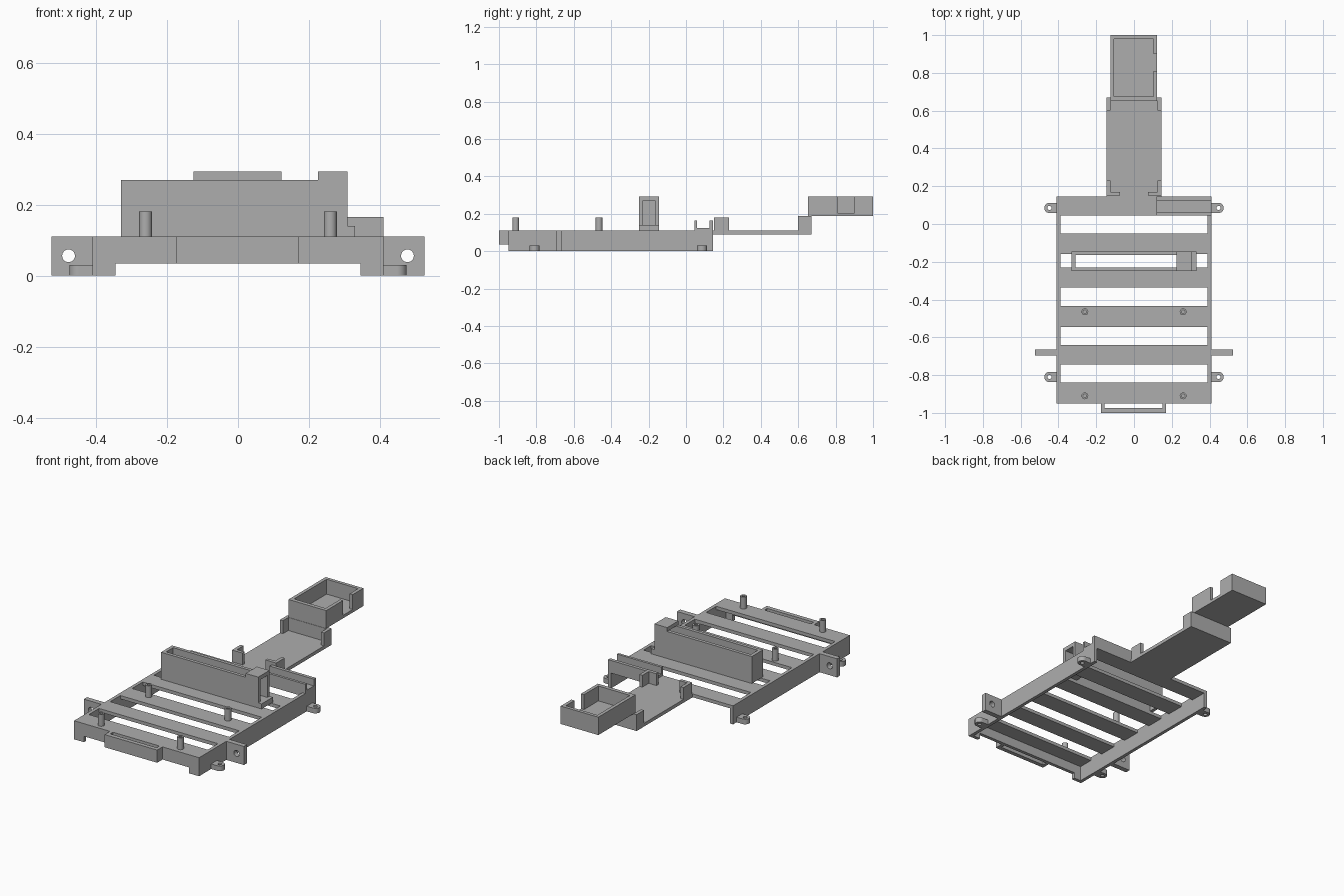
import bpy, bmesh
from mathutils import Matrix, Vector

if "Cube" in bpy.data.objects:
    bpy.data.objects.remove(bpy.data.objects["Cube"], do_unlink=True)

GREY = (0.42, 0.42, 0.42, 1)
mat = bpy.data.materials.new("plain grey")
mat.use_nodes = True
mat.diffuse_color = GREY
mat.node_tree.nodes["Principled BSDF"].inputs["Base Color"].default_value = GREY


def add_box(bm, x0, x1, y0, y1, z0, z1):
    size = Matrix.Diagonal((x1 - x0, y1 - y0, z1 - z0, 1))
    mid = Vector((x0 + x1, y0 + y1, z0 + z1)) / 2
    bmesh.ops.create_cube(bm, size=1, matrix=Matrix.Translation(mid) @ size)


def add_rod(bm, centre, radius, depth, axis="Z"):
    turn = Matrix.Rotation(1.5707963, 4, "X") if axis == "Y" else Matrix.Identity(4)
    bmesh.ops.create_cone(bm, cap_ends=True, segments=24, radius1=radius, radius2=radius,
                          depth=depth, matrix=Matrix.Translation(centre) @ turn)


def make(name, bm):
    mesh = bpy.data.meshes.new(name)
    bm.to_mesh(mesh)
    bm.free()
    mesh.materials.append(mat)
    ob = bpy.data.objects.new(name, mesh)
    bpy.context.collection.objects.link(ob)
    return ob


def boxes(name, *parts):
    bm = bmesh.new()
    for p in parts:
        add_box(bm, *p)
    return make(name, bm)


def cut(ob, cutter):
    """Subtract the cutter, bake the result and drop the cutter."""
    cutter.hide_render = True
    mod = ob.modifiers.new("cut", "BOOLEAN")
    mod.operation, mod.solver, mod.object = "DIFFERENCE", "EXACT", cutter
    deps = bpy.context.evaluated_depsgraph_get()
    mesh = bpy.data.meshes.new_from_object(ob.evaluated_get(deps))
    ob.modifiers.clear()
    ob.data = mesh
    bpy.data.objects.remove(cutter, do_unlink=True)


def smooth(ob):
    bpy.ops.object.select_all(action="DESELECT")
    ob.select_set(True)
    bpy.context.view_layer.objects.active = ob
    bpy.ops.object.shade_smooth_by_angle()


W, FRONT, BACK, TOP, T = 0.41, -0.95, 0.145, 0.11, 0.02

# Slotted tray top
plate = boxes("tray_top", (-W, W, FRONT, BACK, TOP - T, TOP))
slots = [(-0.84, -0.745), (-0.64, -0.545), (-0.435, -0.335), (-0.23, -0.16), (-0.05, 0.045)]
cut(plate, boxes("slot_cutter", *[(-0.39, 0.39, a, b, 0, 0.2) for a, b in slots]))

# Tray walls
for side, s in (("left", 1), ("right", -1)):
    a, b = sorted((s * W, s * (W - T)))
    boxes(side + "_wall", (a, b, FRONT, BACK, 0, TOP))
front = boxes("front_wall", (-W, W, FRONT, FRONT + T, 0, TOP))
cut(front, boxes("front_cutter", (-0.345, 0.345, -1.1, -0.9, -0.1, 0.035)))

# Front loop
boxes("front_loop", (-0.175, 0.17, -1, -0.975, 0.035, TOP),
      (-0.175, -0.155, -0.98, FRONT, 0.035, TOP), (0.15, 0.17, -0.98, FRONT, 0.035, TOP))

# Hollow standoffs
for x in (-0.26, 0.26):
    for y in (-0.91, -0.465):
        bm = bmesh.new()
        add_rod(bm, (x, y, 0.143), 0.018, 0.074)
        post = make("standoff", bm)
        bm = bmesh.new()
        add_rod(bm, (x, y, 0.17), 0.009, 0.1)
        cut(post, make("post_cutter", bm))
        smooth(post)

for s in (-1, 1):
    # Rounded screw ears
    for y in (-0.81, 0.085):
        bm = bmesh.new()
        a, b = sorted((s * 0.40, s * 0.448))
        add_box(bm, a, b, y - 0.027, y + 0.027, 0, 0.03)
        ear = make("ear_arm", bm)
        bm = bmesh.new()
        add_rod(bm, (s * 0.448, y, 0.015), 0.027, 0.03)
        tip = make("ear_tip", bm)
        for part in (ear, tip):
            bm = bmesh.new()
            add_rod(bm, (s * 0.448, y, 0.015), 0.011, 0.1)
            cut(part, make("ear_cutter", bm))
        smooth(tip)
    # Side tabs with cross holes
    a, b = sorted((s * 0.40, s * 0.525))
    tab = boxes("side_tab", (a, b, -0.695, -0.665, 0, TOP))
    bm = bmesh.new()
    add_rod(bm, (s * 0.477, -0.68, 0.056), 0.018, 0.1, "Y")
    cut(tab, make("tab_cutter", bm))
    smooth(tab)

# Tall narrow holder with a raised, open-ended block
Y0, Y1 = -0.25, -0.145
holder = boxes("holder", (-0.33, 0.23, Y0, Y1, TOP, 0.27))
cut(holder, boxes("holder_cutter", (-0.31, 0.3, Y0 + T, Y1 - T, 0, 0.4)))
block = boxes("holder_end", (0.225, 0.308, Y0, Y1, TOP, 0.293))
cut(block, boxes("block_cutter", (0.2, 0.4, Y0 + T, Y1 - T, 0.14, 0.27)))
boxes("holder_lip", (0.305, 0.33, Y0, Y1, TOP, 0.14))

# Channel bracket at the back corner
boxes("channel", (0.12, W, 0.045, 0.145, TOP, 0.125),
      (0.12, W, 0.045, 0.06, TOP, 0.165), (0.12, W, 0.125, 0.145, TOP, 0.165))

# Long arm with corner guards
boxes("arm_floor", (-0.145, 0.145, BACK, 0.67, TOP - T, TOP))
for s in (-1, 1):
    a, b = sorted((s * 0.125, s * 0.145))
    c, d = sorted((s * 0.075, s * 0.145))
    boxes("near_guard", (a, b, 0.15, 0.23, TOP - T, 0.18), (c, d, 0.15, 0.17, TOP, 0.18))
    boxes("far_guard", (a, b, 0.6, 0.67, TOP - T, 0.187))
boxes("arm_end_wall", (-0.145, 0.145, 0.65, 0.67, TOP - T, 0.187))

# Open end pod with a notch in one side
pod = boxes("end_pod", (-0.125, 0.122, 0.652, 1, 0.187, 0.293))
cut(pod, boxes("pod_cutter", (-0.105, 0.102, 0.675, 0.98, 0.205, 0.4)))
cut(pod, boxes("notch_cutter", (0.09, 0.2, 0.81, 0.9, 0.205, 0.4)))
